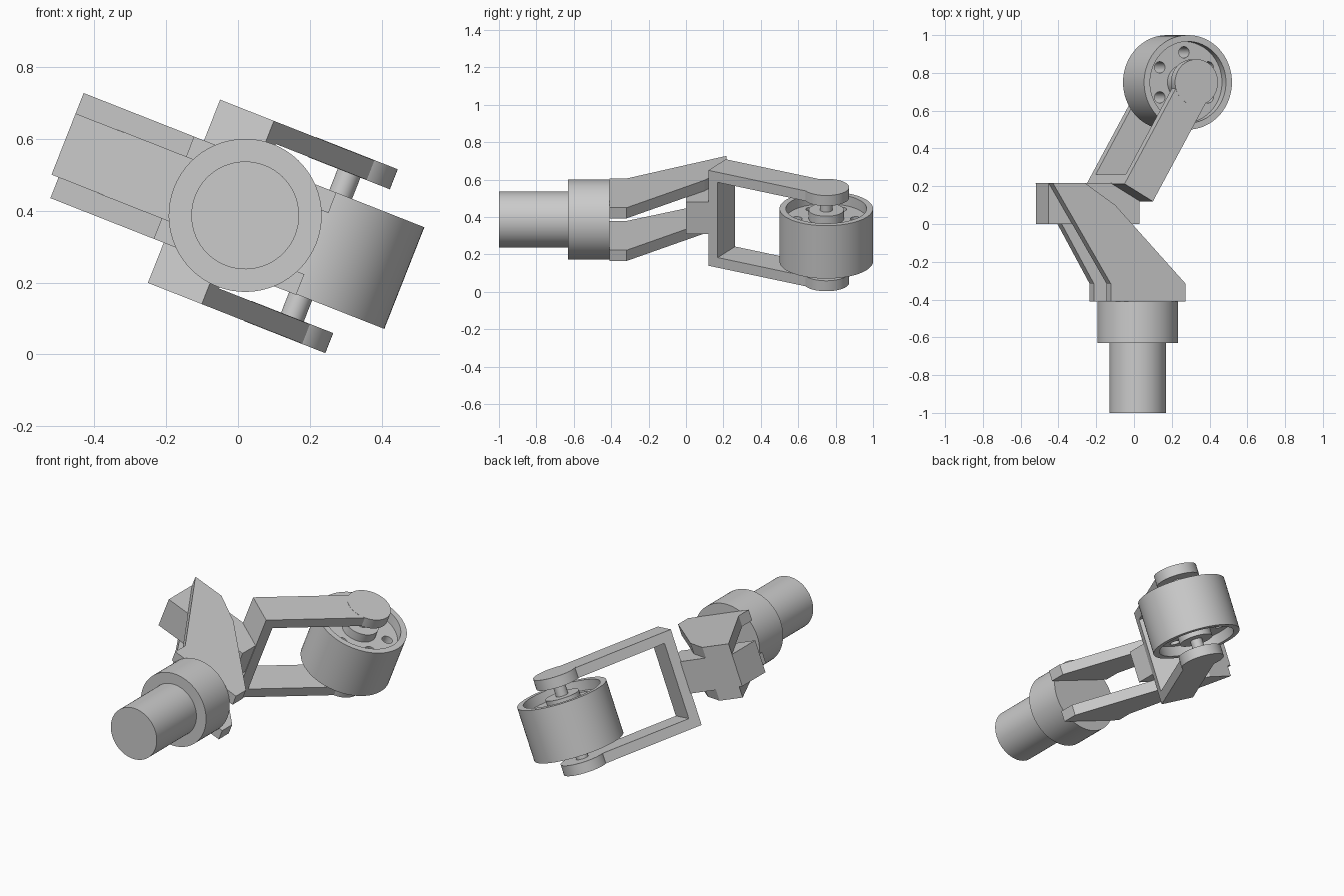
import bpy, bmesh
from math import radians, pi
from mathutils import Matrix, Vector

if "Cube" in bpy.data.objects:
    bpy.data.objects.remove(bpy.data.objects["Cube"], do_unlink=True)

# Whole leg is rolled about its strut axis
ROLL = Matrix.Translation((0.02, 0, 0.387)) @ Matrix.Rotation(radians(21.5), 4, 'Y')


def finish(name, bm, local, smooth=False):
    bmesh.ops.recalc_face_normals(bm, faces=bm.faces)
    mesh = bpy.data.meshes.new(name)
    bm.to_mesh(mesh)
    bm.free()
    mesh.transform(ROLL @ local)
    obj = bpy.data.objects.new(name, mesh)
    bpy.context.collection.objects.link(obj)
    if smooth:
        bpy.ops.object.select_all(action='DESELECT')
        obj.select_set(True)
        bpy.context.view_layer.objects.active = obj
        bpy.ops.object.shade_smooth_by_angle(angle=radians(35))
    return obj


def prism(name, points, low, high, local=Matrix()):
    """Extrude a flat outline along local z."""
    bm = bmesh.new()
    face = bm.faces.new([bm.verts.new((x, y, low)) for x, y in points])
    top = bmesh.ops.extrude_face_region(bm, geom=[face])["geom"]
    bmesh.ops.translate(bm, vec=(0, 0, high - low),
                        verts=[g for g in top if isinstance(g, bmesh.types.BMVert)])
    return finish(name, bm, local)


def lathe(name, profile, local=Matrix(), steps=64):
    """Spin a (radius, height) profile around local z."""
    bm = bmesh.new()
    verts = [bm.verts.new((r, 0, h)) for r, h in profile]
    edges = [bm.edges.new(pair) for pair in zip(verts, verts[1:])]
    bmesh.ops.spin(bm, geom=verts + edges, cent=(0, 0, 0), axis=(0, 0, 1),
                   angle=2 * pi, steps=steps)
    bmesh.ops.remove_doubles(bm, verts=bm.verts, dist=1e-5)
    return finish(name, bm, local, smooth=True)


def cylinder(name, radius, low, high, local=Matrix(), steps=64):
    return lathe(name, [(0, low), (radius, low), (radius, high), (0, high)], local, steps)


# Strut and collar, along the length
forward = Matrix.Rotation(radians(90), 4, 'X')
cylinder("strut", 0.15, 0.6, 1.0, forward)
cylinder("strut_collar", 0.213, 0.41, 0.63, forward)

# Offset bracket: two cranked plates around a pivot block
for name, low, high, end in (("upper_bracket_plate", 0.091, 0.152, -0.543),
                             ("lower_bracket_plate", -0.154, -0.092, -0.522)):
    prism(name, [(-0.213, -0.41), (0.213, -0.41), (0.213, -0.317), (-0.188, 0.1),
                 (-0.36, 0.217), (end, 0.217), (-0.213, -0.317)], low, high)
prism("pivot_block", [(-0.543, 0), (-0.025, 0), (-0.025, 0.13),
                      (-0.175, 0.217), (-0.543, 0.217)], -0.092, 0.091)

# Fork: U profile swept across its width, angled towards the wheel
OUT, IN, WALL, REACH = 0.274, 0.216, 0.058, 0.66
angle = radians(30)
along = Vector((0.5, 0.866, 0)).normalized()
up = Vector((0, 0, 1))
across = along.cross(up)
fork_frame = Matrix((along, up, across)).transposed().to_4x4()
fork_frame.translation = (-0.1025, 0.166, 0)
prism("wheel_fork", [(0, -OUT), (REACH, -OUT), (REACH, -IN), (WALL, -IN),
                     (WALL, IN), (REACH, IN), (REACH, OUT), (0, OUT)],
      -0.093, 0.093, fork_frame)

# Rounded fork ends, axle and hub
axle = Matrix.Translation((0.226, 0.75, 0))
cylinder("upper_fork_end", 0.122, IN - 0.001, OUT + 0.001, axle)
cylinder("lower_fork_end", 0.122, -OUT - 0.001, -IN + 0.001, axle)
cylinder("axle_pin", 0.034, -0.23, 0.23, axle, 32)
cylinder("wheel_hub", 0.094, -0.145, 0.145, axle)

# Wheel with recessed faces and a ring of six holes
HALF, WEB, LIP, RIM = 0.152, 0.094, 0.216, 0.25
wheel = lathe("wheel", [(0, -WEB), (LIP, -WEB), (LIP, -HALF), (RIM, -HALF),
                        (RIM, HALF), (LIP, HALF), (LIP, WEB), (0, WEB)], axle)
for i in range(6):
    spot = Matrix.Rotation(radians(30 + 60 * i), 4, 'Z') @ Matrix.Translation((0.159, 0, 0))
    cutter = cylinder("hole_cutter", 0.03, -0.2, 0.2, axle @ spot, 24)
    cutter.hide_render = True
    cut = wheel.modifiers.new("hole", 'BOOLEAN')
    cut.operation = 'DIFFERENCE'
    cut.solver = 'EXACT'
    cut.object = cutter
    bpy.ops.object.select_all(action='DESELECT')
    wheel.select_set(True)
    bpy.context.view_layer.objects.active = wheel
    bpy.ops.object.modifier_apply(modifier=cut.name)
    bpy.data.objects.remove(cutter, do_unlink=True)
bpy.ops.object.shade_smooth_by_angle(angle=radians(35))
